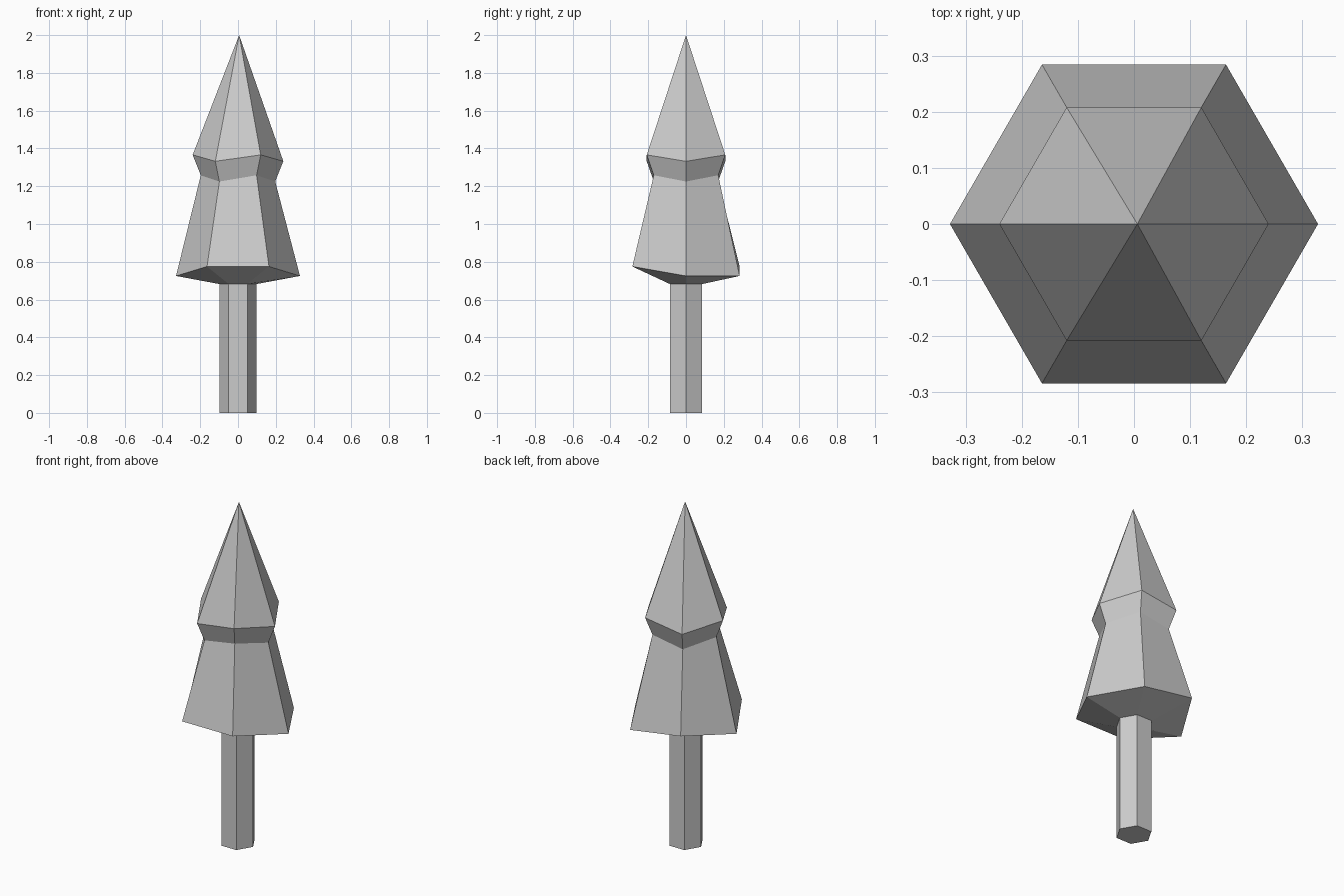
import bpy
import bmesh
from math import cos, sin, pi

cube = bpy.data.objects.get("Cube")
if cube:
    bpy.data.objects.remove(cube, do_unlink=True)

SIDES = 6

grey = bpy.data.materials.new("light grey")
grey.use_nodes = True
colour = (0.6, 0.6, 0.6, 1)
grey.diffuse_color = colour
grey.node_tree.nodes["Principled BSDF"].inputs["Base Color"].default_value = colour


def add_ring(bm, radius, heights):
    """Six-sided ring starting at +x, one height per corner."""
    return [bm.verts.new((radius * cos(i * 2 * pi / SIDES),
                          radius * sin(i * 2 * pi / SIDES), z))
            for i, z in enumerate(heights)]


def build(name, rings, tip=None):
    """Skin rings from bottom to top, closed by a flat cap or a pointed tip."""
    bm = bmesh.new()
    loops = [add_ring(bm, radius, heights) for radius, heights in rings]
    bm.faces.new(loops[0][::-1])
    for low, high in zip(loops, loops[1:]):
        for i in range(SIDES):
            j = (i + 1) % SIDES
            bm.faces.new((low[i], low[j], high[j], high[i]))
    if tip:
        point = bm.verts.new(tip)
        for i in range(SIDES):
            bm.faces.new((loops[-1][i], loops[-1][(i + 1) % SIDES], point))
    else:
        bm.faces.new(loops[-1])
    bmesh.ops.recalc_face_normals(bm, faces=bm.faces)
    mesh = bpy.data.meshes.new(name)
    bm.to_mesh(mesh)
    bm.free()
    mesh.materials.append(grey)
    obj = bpy.data.objects.new(name, mesh)
    bpy.context.collection.objects.link(obj)
    return obj


# Hexagonal trunk
build("trunk", [(0.098, [0] * SIDES), (0.098, [0.682] * SIDES)])

# Two-tier foliage with uneven hems and an off-centre tip
lo, hi = 0.725, 0.775
build("foliage", [
    (0.098, [0.682] * SIDES),
    (0.328, [lo, lo, hi, lo, hi, hi]),
    (0.197, [1.225, 1.258] * 3),
    (0.24, [1.332, 1.366] * 3),
], tip=(0.006, 0, 2))
